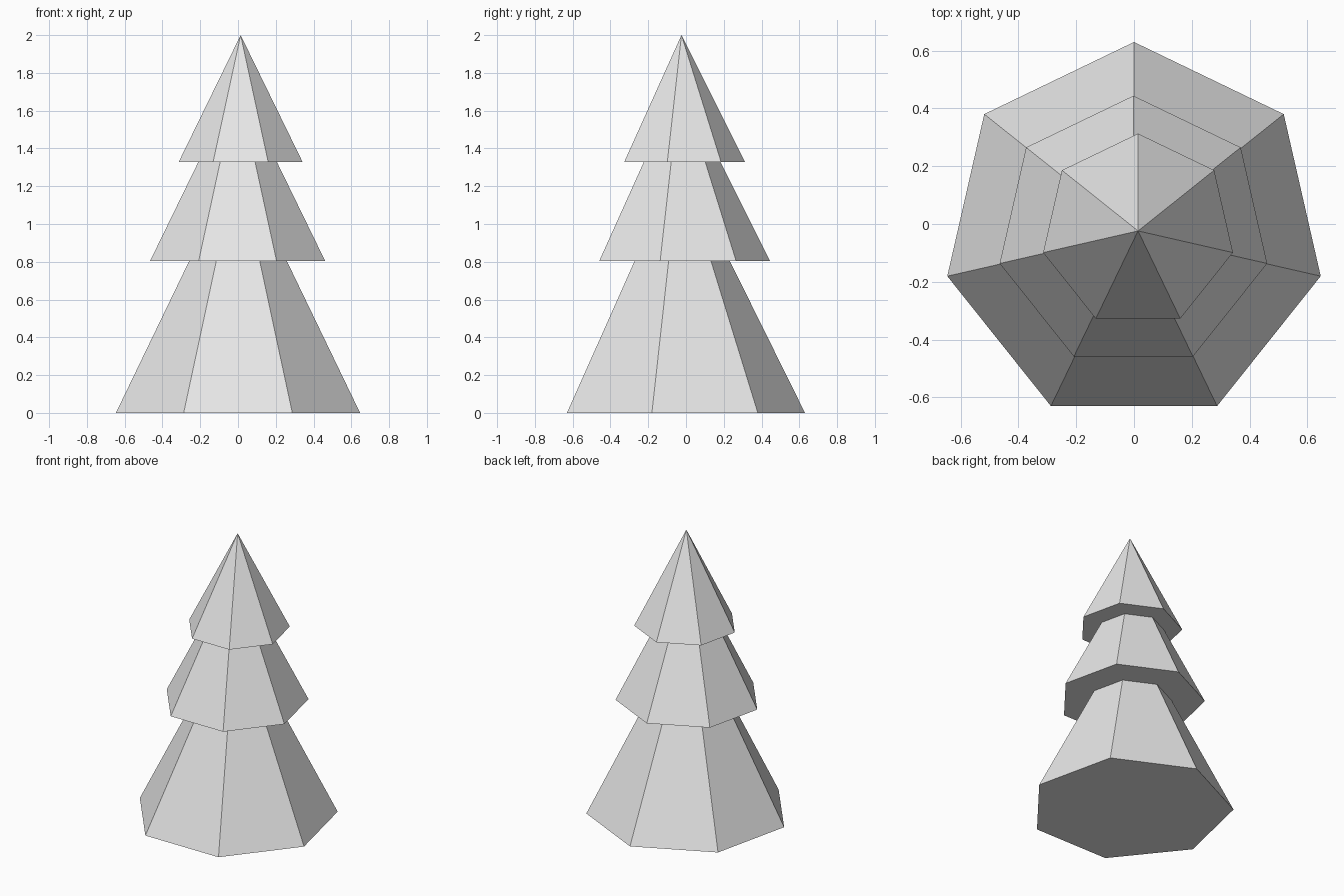
import bpy
import math

cube = bpy.data.objects.get("Cube")
if cube:
    bpy.data.objects.remove(cube, do_unlink=True)

# Single pale grey material
grey = bpy.data.materials.new("pale_grey")
grey.use_nodes = True
grey.diffuse_color = (0.8, 0.8, 0.8, 1)
grey.node_tree.nodes["Principled BSDF"].inputs["Base Color"].default_value = (0.8, 0.8, 0.8, 1)


def foliage_tier(name, radius, x, y, base, top):
    """Seven-sided closed cone with one corner pointing to the back."""
    bpy.ops.mesh.primitive_cone_add(
        vertices=7, radius1=radius, radius2=0, depth=top - base,
        end_fill_type='NGON', location=(x, y, (base + top) / 2))
    tier = bpy.context.object
    tier.name = name
    # Turn the corner nearest +y exactly onto +y
    ring = [v.co for v in tier.data.vertices if v.co.z < 0]
    corner = max(ring, key=lambda c: c.y)
    tier.rotation_euler.z = math.pi / 2 - math.atan2(corner.y, corner.x)
    tier.data.materials.append(grey)


# Three overlapping tiers of foliage
foliage_tier("lower_foliage", 0.663, 0, -0.033, 0, 1.34)
foliage_tier("middle_foliage", 0.475, -0.002, -0.031, 0.805, 1.755)
foliage_tier("upper_foliage", 0.337, 0.014, -0.024, 1.327, 2.0)
